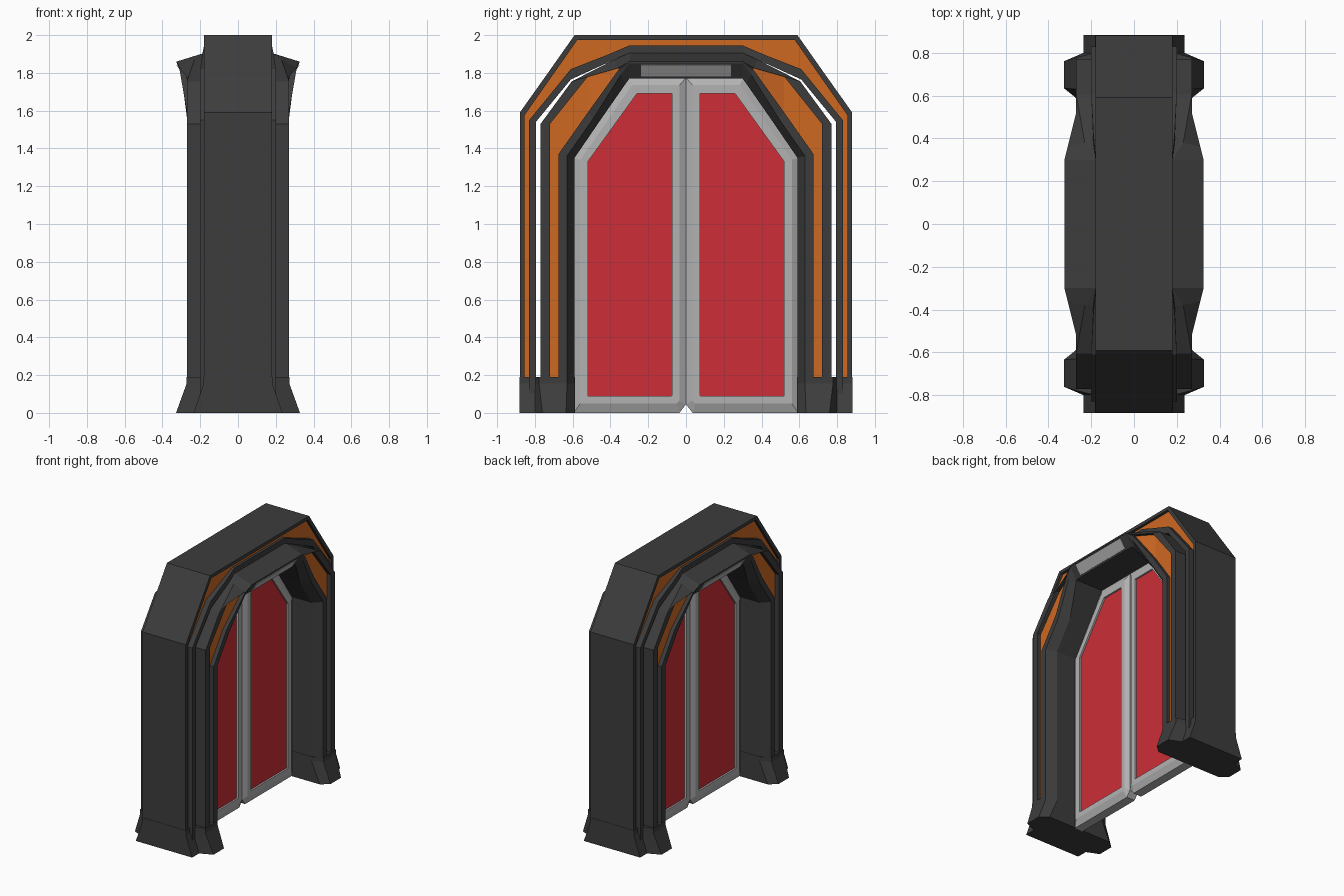
import bpy, bmesh
from mathutils import Matrix

if "Cube" in bpy.data.objects:
    bpy.data.objects.remove(bpy.data.objects["Cube"])


def material(name, rgb):
    m = bpy.data.materials.new(name)
    m.diffuse_color = (*rgb, 1)
    m.use_nodes = True
    m.node_tree.nodes["Principled BSDF"].inputs["Base Color"].default_value = m.diffuse_color
    return m


DARK = material("dark metal", (0.046, 0.046, 0.046))
ORANGE = material("orange trim", (0.62, 0.14, 0.016))
GREY = material("light grey", (0.45, 0.45, 0.45))
RED = material("red panel", (0.61, 0.027, 0.037))


def finish(name, bm, mats):
    """Mirror the quarter model across x and y, close it and make an object."""
    bmesh.ops.remove_doubles(bm, verts=bm.verts, dist=0.0002)
    for axis in 'XY':
        bmesh.ops.mirror(bm, geom=bm.verts[:] + bm.edges[:] + bm.faces[:],
                         matrix=Matrix.Identity(4), merge_dist=0.0005, axis=axis)
    bmesh.ops.holes_fill(bm, edges=[e for e in bm.edges if e.is_boundary], sides=0)
    bmesh.ops.recalc_face_normals(bm, faces=bm.faces)
    me = bpy.data.meshes.new(name)
    bm.to_mesh(me)
    bm.free()
    for m in mats:
        me.materials.append(m)
    ob = bpy.data.objects.new(name, me)
    bpy.context.collection.objects.link(ob)
    return ob


def loft(name, rings, mats, paint=lambda i, j: 0, closed=False, cap=None, cap_start=False):
    """Bridge successive rings of 3D points; paint picks a slot per face."""
    bm = bmesh.new()
    vs = [[bm.verts.new(p) for p in r] for r in rings]
    n = len(rings[0])
    for i in range(len(rings) - 1):
        for j in range(n if closed else n - 1):
            k = (j + 1) % n
            f = bm.faces.new((vs[i][j], vs[i][k], vs[i + 1][k], vs[i + 1][j]))
            f.material_index = paint(i, j)
    if cap is not None:
        bm.faces.new(vs[-1]).material_index = cap
    if cap_start:
        bm.faces.new(vs[0])
    return finish(name, bm, mats)


def arch(y, corner, shoulder, tip, top):
    """Half arch outline: post, corner, shoulder, tip, crown, centre."""
    return [(y, 0.05), (y, corner), shoulder, tip, top, (0, top[1])]


def ring(profile, xs):
    """Place an outline at depth xs (one value, or post / tip / crown)."""
    lo, tip, top = xs if isinstance(xs, tuple) else (xs, xs, xs)
    return [(x, y, z) for x, (y, z) in zip((lo, lo, lo, tip, top, top), profile)]


# Arch outlines from the outside in
A = arch(.88, 1.59, (.74, 1.787), (.59, 2.0), (.30, 2.0))
B = arch(.855, 1.575, (.72, 1.768), (.575, 1.975), (.30, 1.975))
C = arch(.83, 1.55, (.61, 1.82), (.42, 1.894), (.30, 1.945))
D = arch(.795, 1.54, (.61, 1.765), (.38, 1.87), (.30, 1.905))
E = arch(.77, 1.53, (.605, 1.755), (.38, 1.87), (.30, 1.905))
F = arch(.72, 1.53, (.52, 1.78), (.36, 1.825), (.30, 1.86))
G = arch(.675, 1.37, (.52, 1.59), (.355, 1.82), (.30, 1.855))
H = arch(.63, 1.36, (.49, 1.56), (.345, 1.79), (.30, 1.85))
I = arch(.59, 1.35, (.45, 1.555), (.32, 1.742), (.30, 1.77))

# Outer frame with its recessed orange band
loft("outer_frame",
     [ring(A, 0), ring(A, .18), ring(B, .18), ring(B, .16), ring(C, .16),
      ring(C, (.20, .19, .18)), ring(D, (.20, .19, .18)), ring(D, 0)],
     [DARK, ORANGE], lambda i, j: 1 if i == 3 else 0)

# Inner frame with the projecting hood and the orange inlay
loft("inner_frame",
     [ring(E, 0), ring(E, (.27, .23, .18)), ring(F, (.27, .31, .325)),
      ring(F, (.24, .28, .325)), ring(G, (.24, .28, .325)),
      ring(G, (.27, .31, .323)), ring(H, (.27, .30, .322)),
      ring(I, (.20, .26, .27)), ring(I, 0)],
     [DARK, ORANGE], lambda i, j: 1 if i == 3 and j < 3 else 0)

# Flared feet
upper = [(0, .882), (.182, .882), (.182, .80), (.272, .778), (.272, .63), (.202, .588), (0, .588)]
lower = [(0, .882), (.235, .882), (.235, .80), (.328, .76), (.328, .635), (.27, .588), (0, .588)]
loft("feet", [[(x, y, z) for x, y in p] for p, z in ((lower, 0), (upper, .155), (upper, .19))],
     [DARK], closed=True, cap=0, cap_start=True)

# Door leaves: bevelled grey frame around a recessed red panel
edge = [(0, .045), (.035, 0), (.595, 0), (.595, 1.35), (.303, 1.775), (0, 1.775)]
bevel = [(.035, .065), (.05, .05), (.56, .05), (.56, 1.34), (.285, 1.735), (.035, 1.735)]
panel = [(.075, .095), (.076, .09), (.52, .09), (.52, 1.33), (.26, 1.69), (.075, 1.69)]
loft("door_leaves",
     [[(x, y, z) for y, z in p] for p, x in
      ((edge, 0), (edge, .035), (bevel, .055), (panel, .055), (panel, .042))],
     [GREY, RED], closed=True, cap=1)

# Light plate under the hood, on both sides
slope = [(.2795, 1.78), (.2835, 1.777), (.3255, 1.842), (.3215, 1.845)]
loft("hood_plate", [[(x, y, z) for x, z in slope] for y in (0, .24)],
     [GREY], closed=True, cap=0)
